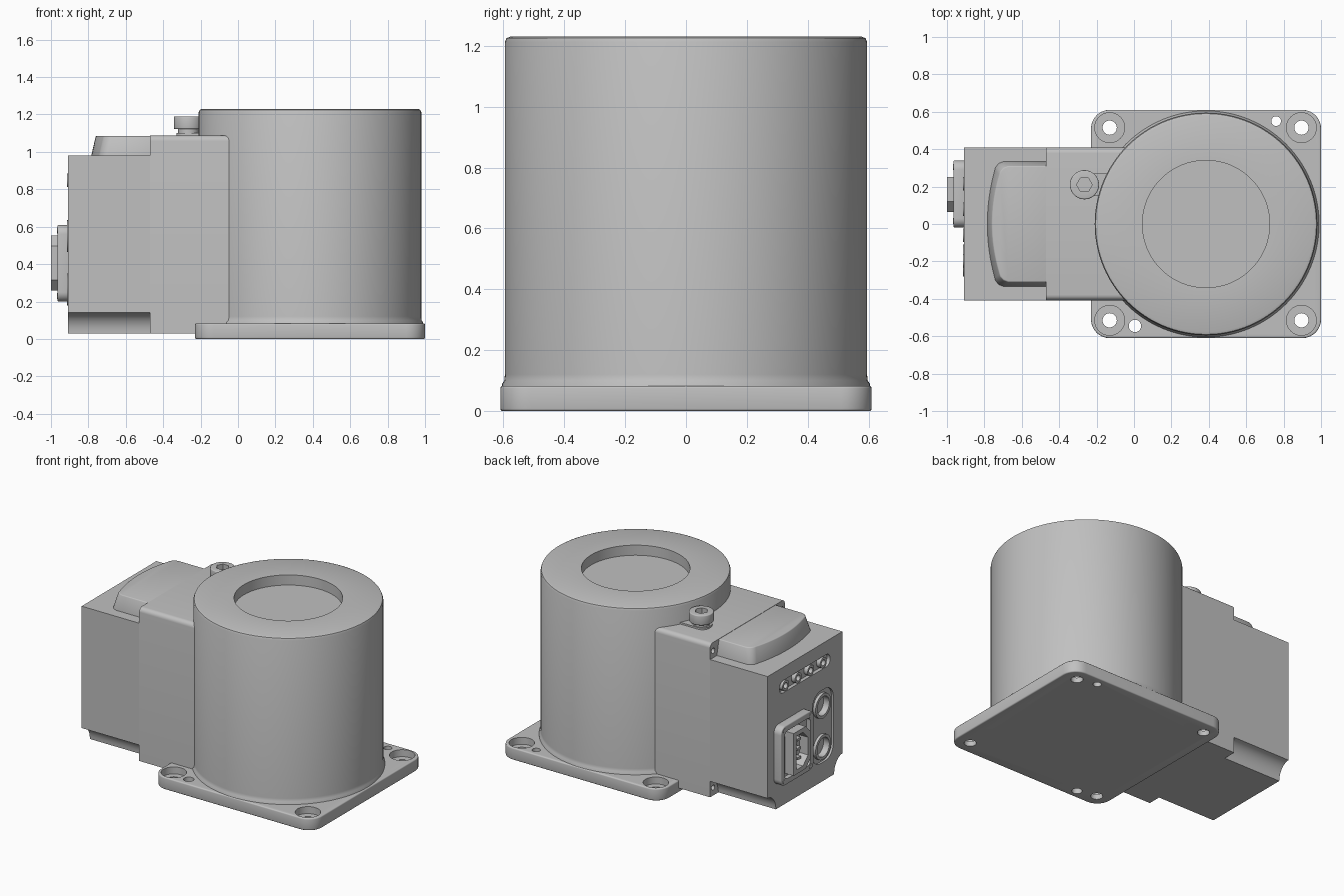
import bpy, bmesh, math
from mathutils import Vector

cube = bpy.data.objects.get("Cube")
if cube:
    bpy.data.objects.remove(cube, do_unlink=True)

grey = bpy.data.materials.new("plain grey")
grey.use_nodes = True
grey.diffuse_color = (0.53, 0.53, 0.53, 1)
grey.node_tree.nodes["Principled BSDF"].inputs["Base Color"].default_value = (0.53, 0.53, 0.53, 1)


def finish(name, bm):
    bmesh.ops.recalc_face_normals(bm, faces=bm.faces)
    mesh = bpy.data.meshes.new(name)
    bm.to_mesh(mesh)
    bm.free()
    mesh.materials.append(grey)
    ob = bpy.data.objects.new(name, mesh)
    bpy.context.collection.objects.link(ob)
    return ob


def prism(name, pts, lo, hi, axis="z", top=None):
    """Extrude a 2D outline along z (x, y points) or along x (y, z points)."""
    bm = bmesh.new()
    place = (lambda p, h: (p[0], p[1], h)) if axis == "z" else (lambda p, h: (h, p[0], p[1]))
    a = [bm.verts.new(place(p, lo)) for p in pts]
    b = [bm.verts.new(place(p, hi)) for p in (top or pts)]
    bm.faces.new(a)
    bm.faces.new(b)
    for i in range(len(a)):
        j = (i + 1) % len(a)
        bm.faces.new((a[i], a[j], b[j], b[i]))
    return finish(name, bm)


def circle(x, y, r, n=32):
    return [(x + r * math.cos(2 * math.pi * i / n), y + r * math.sin(2 * math.pi * i / n)) for i in range(n)]


def rounded(x0, x1, y0, y1, r, n=8):
    pts = []
    corners = ((x1 - r, y1 - r), (x0 + r, y1 - r), (x0 + r, y0 + r), (x1 - r, y0 + r))
    for k, (cx, cy) in enumerate(corners):
        for i in range(n + 1):
            a = math.pi / 2 * (k + i / n)
            pts.append((cx + r * math.cos(a), cy + r * math.sin(a)))
    return pts


def lathe(name, profile, cx, cy, n=128):
    bm = bmesh.new()
    vs = [bm.verts.new((cx + r, cy, z)) for r, z in profile]
    es = [bm.edges.new(pair) for pair in zip(vs, vs[1:])]
    bmesh.ops.spin(bm, geom=vs + es, cent=(cx, cy, 0), axis=(0, 0, 1), angle=2 * math.pi, steps=n)
    bmesh.ops.remove_doubles(bm, verts=bm.verts, dist=1e-4)
    return finish(name, bm)


def apply_modifiers(ob):
    bpy.context.view_layer.update()
    deps = bpy.context.evaluated_depsgraph_get()
    mesh = bpy.data.meshes.new_from_object(ob.evaluated_get(deps))
    ob.modifiers.clear()
    ob.data = mesh


def cut(ob, *cutters):
    for c in cutters:
        m = ob.modifiers.new("cut", "BOOLEAN")
        m.operation = "DIFFERENCE"
        m.solver = "EXACT"
        m.object = c
    apply_modifiers(ob)
    for c in cutters:
        bpy.data.objects.remove(c, do_unlink=True)


def bevel(ob, width):
    m = ob.modifiers.new("bevel", "BEVEL")
    m.width, m.segments, m.limit_method, m.angle_limit = width, 3, "ANGLE", math.radians(50)
    apply_modifiers(ob)


# Base plate with counterbored corner holes and two dowel holes
plate = prism("base_plate", rounded(-0.23, 1.0, -0.61, 0.61, 0.1), 0, 0.083)
bevel(plate, 0.008)
holes = []
for x in (-0.13, 0.895):
    for y in (-0.515, 0.515):
        holes.append(prism("hole", circle(x, y, 0.038), -0.1, 0.2))
        holes.append(prism("counterbore", circle(x, y, 0.08), 0.035, 0.2))
holes.append(prism("dowel", circle(0.76, 0.55, 0.026), -0.1, 0.2))
holes.append(prism("dowel", circle(0.005, -0.545, 0.033), -0.1, 0.2))
cut(plate, *holes)

# Main drum with recessed top and flared foot
lathe("main_drum", [(0, 0.02), (0.605, 0.02), (0.605, 0.088), (0.597, 0.1), (0.595, 0.12), (0.595, 1.212),
                    (0.59, 1.225), (0.577, 1.23), (0.34, 1.23), (0.34, 1.16), (0, 1.16)], 0.385, 0)

# Neck joining the drum to the rear housing, rounded along its top edges
W, LOW = 0.408, 0.03
arc = [(W - 0.03 + 0.03 * math.cos(a), 1.058 + 0.03 * math.sin(a))
       for a in (i * math.pi / 12 for i in range(7))]
half = [(W, LOW)] + arc
neck = prism("neck_housing", half + [(-y, z) for y, z in reversed(half)], -0.47, 0.3, "x")
cut(neck, *[prism("screw_hole", circle(s * 0.375, z, 0.018, 16), -0.6, -0.43, "x")
            for s in (-1, 1) for z in (0.085, 1.03)])

# Rear housing with coved bottom edges
cove = [(W - 0.09 * math.cos(a), LOW + 0.11 * math.sin(a)) for a in (i * math.pi / 16 for i in range(9))]
half = cove + [(W, 0.982)]
rear = prism("rear_housing", half + [(-y, z) for y, z in reversed(half)], -0.91, -0.47, "x")
cut(rear,
    prism("light_slot", rounded(-0.275, 0.28, 0.805, 0.89, 0.042), -1, -0.885, "x"),
    prism("port_pocket", rounded(-0.31, -0.08, 0.16, 0.66, 0.09), -1, -0.895, "x"),
    *[prism("port_bore", circle(-0.195, z, 0.065), -1, -0.83, "x") for z in (0.265, 0.55)])


# Raised top cover with sloping sides and a bowed back edge
def cover_outline(inset):
    w = 0.337 - inset
    side = [(-0.46, w), (-0.70 + inset, w), (-0.725 + inset, w - 0.01), (-0.743 + inset, w - 0.03)]
    bow = [(-0.787 + inset + 0.04 * (k / 8) ** 2, (w - 0.045) * k / 8) for k in range(8, -9, -1)]
    return side + bow + [(x, -y) for x, y in reversed(side)]


bevel(prism("top_cover", cover_outline(0), 0.97, 1.086, top=cover_outline(0.027)), 0.006)

# Lifting screw with hexagonal socket, on a small pad beside the drum
prism("screw_pad", rounded(-0.33, -0.08, 0.15, 0.27, 0.05), 1.07, 1.1)
prism("screw_shank", circle(-0.265, 0.21, 0.055), 1.09, 1.13)
head = prism("screw_head", circle(-0.265, 0.21, 0.078, 48), 1.122, 1.19)
bevel(head, 0.006)
cut(head, prism("socket", circle(-0.265, 0.21, 0.042, 6), 1.15, 1.3))


def ring(name, y, z, r, hole, lo, hi):
    ob = prism(name, circle(y, z, r), lo, hi, "x")
    cut(ob, prism("bore", circle(y, z, hole), -1.2, hi - 0.01, "x"))


# Status lights in the upper slot
for i in range(4):
    ring("status_light", 0.215 - 0.137 * i, 0.848, 0.036, 0.02, -0.914, -0.87)

# Two round cable ports
for z in (0.265, 0.55):
    ring("cable_port", -0.195, z, 0.085, 0.065, -0.914, -0.86)

# Power inlet: rounded flange with a recess, and a chamfered socket inside
flange = prism("inlet_flange", rounded(-0.02, 0.34, 0.2, 0.61, 0.05), -0.965, -0.9, "x")
bevel(flange, 0.008)
cut(flange, prism("recess", rounded(0.02, 0.3, 0.24, 0.57, 0.03), -1.2, -0.935, "x"))


def inlet_outline(g):
    y0, y1, z0, z1, c = 0.065 + g, 0.252 - g, 0.26 + g, 0.552 - g, 0.055
    return [(y1, z0), (y1, z1), (y0 + c, z1), (y0, z1 - c), (y0, z0 + c), (y0 + c, z0)]


socket = prism("inlet_socket", inlet_outline(0), -1.0, -0.91, "x")
cut(socket, prism("inlet_hole", inlet_outline(0.03), -1.2, -0.93, "x"))
for z in (0.34, 0.405, 0.47):
    prism("inlet_pin", rounded(0.135, 0.175, z - 0.009, z + 0.009, 0.004), -0.975, -0.92, "x")
for y, z in ((0.0, 0.22), (0.32, 0.22), (0.0, 0.59), (0.32, 0.59)):
    prism("flange_screw", circle(y * 0.9 + 0.016, z * 0.95 + 0.02, 0.016, 16), -0.968, -0.93, "x")

# Smooth shading with crisp edges
bpy.ops.object.select_all(action="DESELECT")
for ob in bpy.context.scene.objects:
    if ob.type == "MESH":
        ob.select_set(True)
        bpy.context.view_layer.objects.active = ob
bpy.ops.object.shade_smooth_by_angle(angle=math.radians(35))
